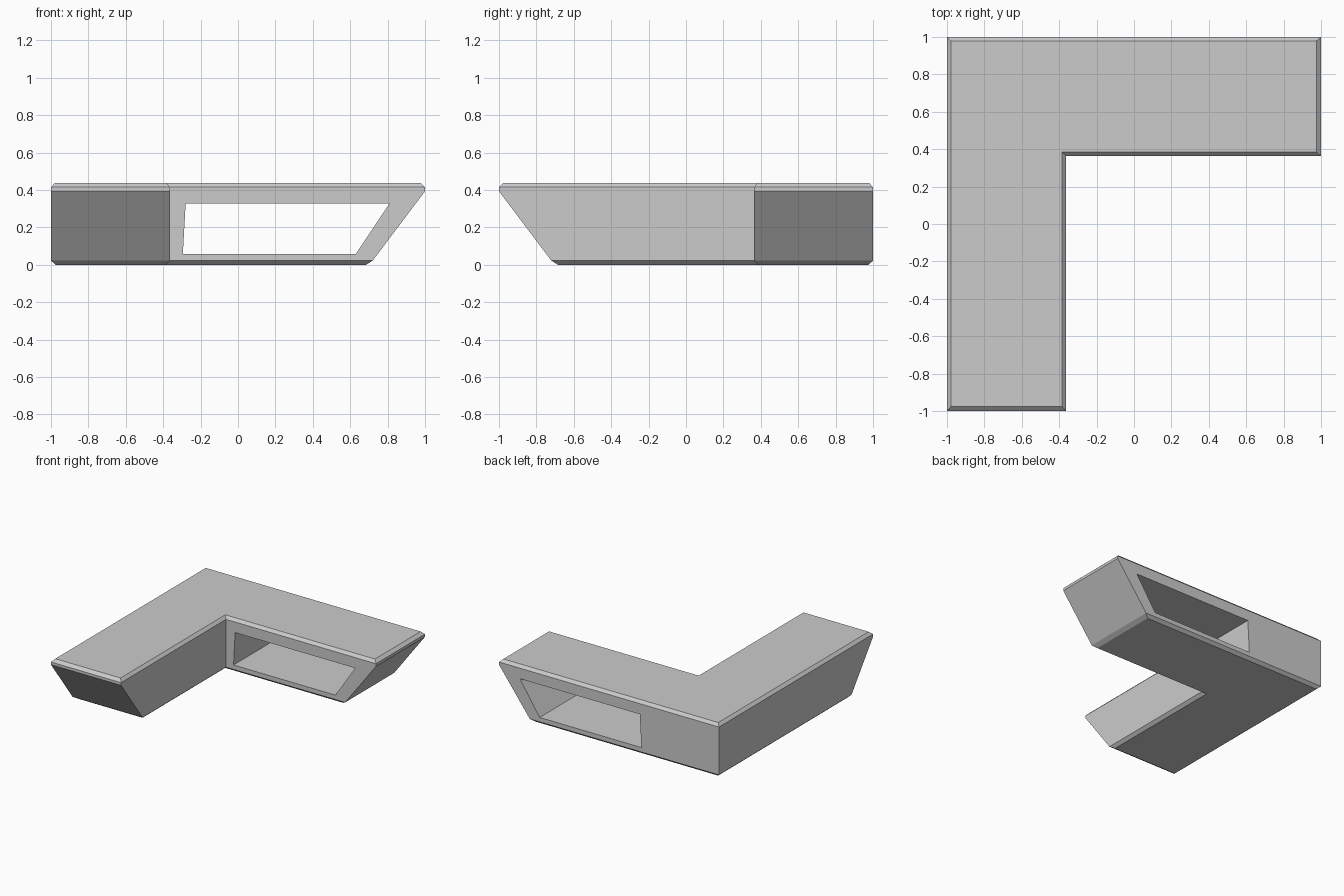
import bpy, bmesh

if "Cube" in bpy.data.objects:
    bpy.data.objects.remove(bpy.data.objects["Cube"])


def loft(name, rings):
    """Closed solid through matching rings of points."""
    bm = bmesh.new()
    loops = [[bm.verts.new(p) for p in ring] for ring in rings]
    n = len(loops[0])
    bm.faces.new(loops[0][::-1])
    bm.faces.new(loops[-1])
    for a, b in zip(loops, loops[1:]):
        for i in range(n):
            j = (i + 1) % n
            bm.faces.new((a[i], a[j], b[j], b[i]))
    bmesh.ops.recalc_face_normals(bm, faces=bm.faces)
    mesh = bpy.data.meshes.new(name)
    bm.to_mesh(mesh)
    bm.free()
    ob = bpy.data.objects.new(name, mesh)
    bpy.context.collection.objects.link(ob)
    return ob


def l_ring(z, reach, inset):
    """L outline: both arms end at 'reach', long sides moved in by 'inset'."""
    o, i = 1 - inset, 0.363 + inset
    return [(x, y, z) for x, y in ((-o, -reach), (-i, -reach), (-i, i),
                                   (reach, i), (reach, o), (-o, o))]


# L-shaped body: bottom chamfer, sloping arm ends, short lip, top chamfer
body = loft("corner_body", [
    l_ring(0.0, 0.685, 0.025),
    l_ring(0.022, 0.72, 0.0),
    l_ring(0.393, 1.0, 0.0),
    l_ring(0.415, 1.0, 0.0),
    l_ring(0.438, 0.975, 0.022),
])

# Opening straight through the back arm
profile = [(-0.295, 0.058), (0.63, 0.058), (0.81, 0.328), (-0.28, 0.328)]
cutter = loft("opening_cutter", [[(x, y, z) for x, z in profile] for y in (0.2, 1.2)])
cutter.hide_render = True
cutter.hide_viewport = True
cutter.display_type = 'WIRE'

cut = body.modifiers.new("opening", 'BOOLEAN')
cut.operation = 'DIFFERENCE'
cut.solver = 'EXACT'
cut.object = cutter
